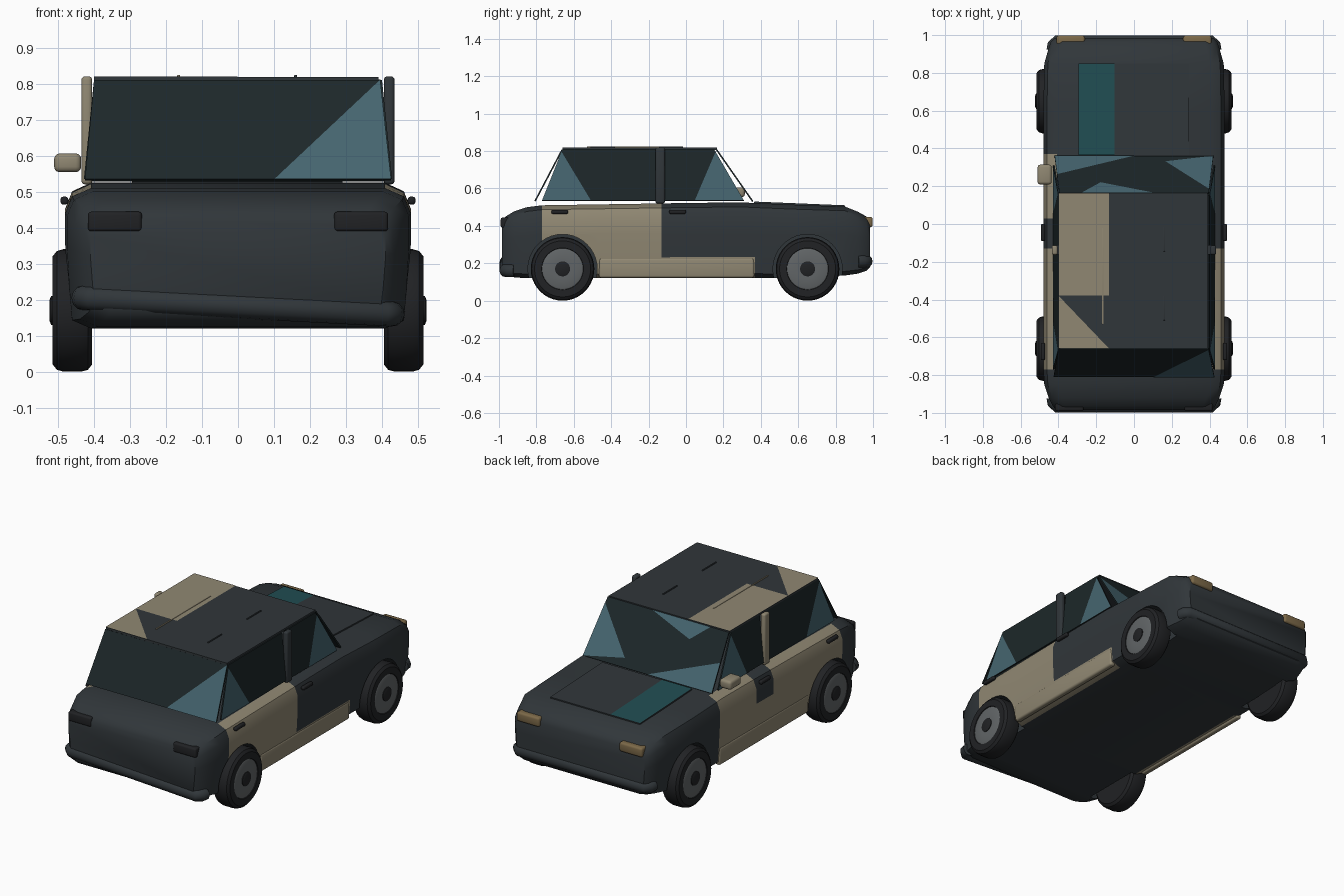
import bpy, bmesh, math
from mathutils import Vector

if "Cube" in bpy.data.objects:
    bpy.data.objects.remove(bpy.data.objects["Cube"])

def mat(name, c):
    m = bpy.data.materials.new(name)
    m.diffuse_color = (*c, 1)
    m.use_nodes = True
    m.node_tree.nodes["Principled BSDF"].inputs["Base Color"].default_value = m.diffuse_color
    return m

DARK = mat("dark_paint", (.03, .037, .042))
BEIGE = mat("beige_paint", (.28, .245, .17))
GLASS = mat("dark_glass", (.012, .02, .022))
LIGHT = mat("light_glass", (.06, .13, .16))
TEAL = mat("teal_stripe", (.015, .075, .085))
TIRE = mat("rubber", (.015, .016, .018))
RIM = mat("rim_grey", (.12, .13, .135))
AMBER = mat("amber", (.2, .14, .065))

def finish(bm, name, mats, smooth=None):
    me = bpy.data.meshes.new(name)
    bm.to_mesh(me)
    bm.free()
    for m in mats:
        me.materials.append(m)
    ob = bpy.data.objects.new(name, me)
    bpy.context.collection.objects.link(ob)
    bpy.ops.object.select_all(action='DESELECT')
    bpy.context.view_layer.objects.active = ob
    ob.select_set(True)
    if smooth:
        bpy.ops.object.shade_smooth_by_angle(angle=math.radians(smooth))
    return ob

def box(name, c, s, m, bevel=.008):
    bm = bmesh.new()
    bmesh.ops.create_cube(bm, size=1)
    for v in bm.verts:
        v.co = Vector(c) + Vector(a * b for a, b in zip(v.co, s))
    bmesh.ops.bevel(bm, geom=bm.edges[:], offset=bevel, segments=3, profile=.5, affect='EDGES')
    return finish(bm, name, [m], 40)

def pane(name, corners, m, patches=(), m2=LIGHT, thick=.008):
    """Thin slab on four corners with coloured patches given in u, v."""
    a, b, c, d = [Vector(p) for p in corners]
    n = (b - a).cross(d - a).normalized()
    bm = bmesh.new()
    outer = [bm.verts.new(p) for p in (a, b, c, d)]
    inner = [bm.verts.new(p - n * thick) for p in (a, b, c, d)]
    bm.faces.new(outer)
    bm.faces.new(inner[::-1])
    for i in range(4):
        j = (i + 1) % 4
        bm.faces.new((outer[j], outer[i], inner[i], inner[j]))
    for poly in patches:
        f = bm.faces.new([bm.verts.new(a.lerp(b, u).lerp(d.lerp(c, u), v) + n * .002)
                          for u, v in poly])
        f.normal_update()
        if f.normal.dot(n) < 0:
            f.normal_flip()
        f.material_index = 1
    return finish(bm, name, [m, m2])

def lathe(name, profile, x, y, z, side, m, seg=40):
    """Spin (x, radius) points round the axle."""
    bm = bmesh.new()
    rings = [[bm.verts.new((x + side * px, y + r * math.cos(2 * math.pi * k / seg),
                            z + r * math.sin(2 * math.pi * k / seg))) for k in range(seg)]
             for px, r in profile]
    for p, q in zip(rings, rings[1:]):
        for k in range(seg):
            bm.faces.new((p[k], p[k - 1], q[k - 1], q[k]))
    bm.faces.new(rings[0])
    bm.faces.new(rings[-1])
    bmesh.ops.recalc_face_normals(bm, faces=bm.faces[:])
    return finish(bm, name, [m], 35)

# Body shell: stations of y, half width, bottom, top
stations = [(-.985, .41, .17, .42), (-.965, .43, .145, .45), (-.92, .452, .125, .477), (-.85, .475, .12, .50),
            (-.77, .48, .12, .51), (-.45, .48, .12, .515), (-.13, .48, .12, .52),
            (.03, .48, .12, .523), (.31, .48, .12, .525), (.37, .48, .12, .522),
            (.6, .48, .12, .512), (.85, .475, .135, .503), (.92, .455, .145, .475),
            (.965, .44, .16, .45), (.985, .42, .18, .42)]
section = [(.86, 0), (.97, .06), (.985, .28), (1, .6), (1, .82), (.96, .94), (.85, 1)]
bm = bmesh.new()
rings = []
for y, w, zb, zt in stations:
    half = [(w * fx, zb + (zt - zb) * fz) for fx, fz in section]
    loop = half + [(-x, z) for x, z in half[::-1]]
    rings.append([bm.verts.new((x, y, z)) for x, z in loop])
for p, q in zip(rings, rings[1:]):
    for k in range(14):
        f = bm.faces.new((p[k], p[k - 1], q[k - 1], q[k]))
        c = f.calc_center_median()
        if abs(c.x) < .3 or c.z < .122 or not -.77 < c.y < .37:
            continue
        if c.x > 0:
            f.material_index = int(c.y < -.13 or c.z < .23)
        else:
            f.material_index = int(not (-.13 < c.y < .03 and c.z > .36))
bm.faces.new(rings[0])
bm.faces.new(rings[-1])
bmesh.ops.recalc_face_normals(bm, faces=bm.faces[:])
body = finish(bm, "body_shell", [DARK, BEIGE])

# Wheel arches cut into the shell, then wheels
for y in (-.66, .65):
    for s in (-1, 1):
        cutter = lathe("arch_cutter", [(0, .185), (.2, .185)], s * .385, y, .17, s, DARK)
        cutter.hide_render = True
        mod = body.modifiers.new("arch", 'BOOLEAN')
        mod.operation, mod.object, mod.solver = 'DIFFERENCE', cutter, 'EXACT'
        bpy.context.view_layer.objects.active = body
        bpy.ops.object.modifier_apply(modifier=mod.name)
        bpy.data.objects.remove(cutter)
        x0 = s * .405
        lathe("tire", [(0, .13), (0, .15), (.012, .165), (.03, .17), (.08, .17), (.098, .165),
                       (.11, .15), (.11, .112), (.1, .108)], x0, y, .17, s, TIRE)
        lathe("rim", [(.09, .11), (.106, .11), (.11, .1), (.11, .05)], x0, y, .17, s, RIM)
        lathe("hub", [(.09, .04), (.114, .04), (.118, .03)], x0, y, .17, s, TIRE)
bpy.ops.object.select_all(action='DESELECT')
bpy.context.view_layer.objects.active = body
body.select_set(True)
bpy.ops.object.shade_smooth_by_angle(angle=math.radians(40))

# Roof with beige patches, and thin roof rails
pane("roof", [(-.4, -.66, .82), (.39, -.66, .818), (.39, .165, .818), (-.4, .165, .82)], DARK,
     [[(0, .34), (.34, .34), (.34, 1), (0, 1)], [(0, .34), (0, 0), (.34, 0)]], BEIGE, .012)
box("left_roof_rail", (-.165, -.275, .82), (.008, .51, .008), BEIGE, .002)
for y in (-.08, -.445):
    box("right_roof_rail", (.16, y, .82), (.008, .13, .008), DARK, .002)

# Windscreen and rear window
pane("windscreen", [(.42, .36, .533), (-.42, .36, .533), (-.395, .165, .812), (.395, .165, .812)], GLASS,
     [[(1, 0), (.5, 0), (1, .5)], [(0, 0), (0, .9), (.3, .15)], [(.85, 1), (.37, 1), (.72, .72)]])
pane("rear_window", [(-.425, -.81, .535), (.425, -.81, .535), (.395, -.665, .81), (-.4, -.665, .81)], GLASS,
     [[(.62, 0), (1, 0), (1, 1)]])

# Side windows, door pillars and handles
for s, side, paint in ((1, "right", DARK), (-1, "left", BEIGE)):
    def quad(y0, y1, y2, y3):
        q = [(s * .428, y0, .535), (s * .428, y1, .535), (s * .4, y2, .81), (s * .4, y3, .81)]
        return q if s > 0 else [q[1], q[0], q[3], q[2]]
    def uv(poly):
        return [(u if s > 0 else 1 - u, v) for u, v in poly]
    pane(side + "_back_window", quad(-.77, -.16, -.16, -.66), GLASS, [uv([(0, 0), (.43, 0), (0, .95)])])
    pane(side + "_front_window", quad(-.115, .31, .15, -.115), GLASS, [uv([(.38, 0), (1, 0), (1, .95)])])
    box(side + "_pillar", (s * .42, -.138, .67), (.03, .05, .3), paint, .01)
    box(side + "_sill", (s * .458, -.05, .175), (.035, .83, .105), BEIGE, .012)
    for y in (-.675, -.045):
        box(side + "_door_handle", (s * .482, y, .475), (.022, .09, .022), TIRE)
    box(side + "_headlight", (s * .335, .97, .42), (.15, .055, .055), AMBER, .012)
    box(side + "_tail_light", (s * .342, -.968, .417), (.15, .045, .055), TIRE, .01)
box("left_mirror", (-.473, .262, .58), (.075, .105, .052), BEIGE, .015)

# Bonnet panel with teal stripe
pane("bonnet_panel", [(-.295, .365, .53), (.29, .365, .53), (.29, .85, .51), (-.295, .85, .51)], DARK,
     [[(0, 0), (.33, 0), (.33, 1), (0, 1)]], TEAL, .015)

# Bumpers: rounded bars wrapped round the ends, the rear one hanging crooked
def bumper(name, s, zl, zr):
    cu = bpy.data.curves.new(name, 'CURVE')
    cu.dimensions = '3D'
    cu.bevel_depth, cu.bevel_resolution, cu.use_fill_caps = .035, 4, True
    pts = [(-.428, .92), (-.425, .945), (-.405, .965), (.405, .965), (.425, .945), (.428, .92)]
    sp = cu.splines.new('POLY')
    sp.points.add(len(pts) - 1)
    for p, (x, y) in zip(sp.points, pts):
        p.co = (x, s * y, zl + (zr - zl) * (x + .43) / .86, 1)
    ob = bpy.data.objects.new(name, cu)
    bpy.context.collection.objects.link(ob)
    bpy.ops.object.select_all(action='DESELECT')
    bpy.context.view_layer.objects.active = ob
    ob.select_set(True)
    bpy.ops.object.convert(target='MESH')
    bpy.context.object.data.materials.append(DARK)
    bpy.ops.object.shade_smooth_by_angle(angle=math.radians(50))

bumper("front_bumper", 1, .21, .21)
bumper("rear_bumper", -1, .205, .16)
